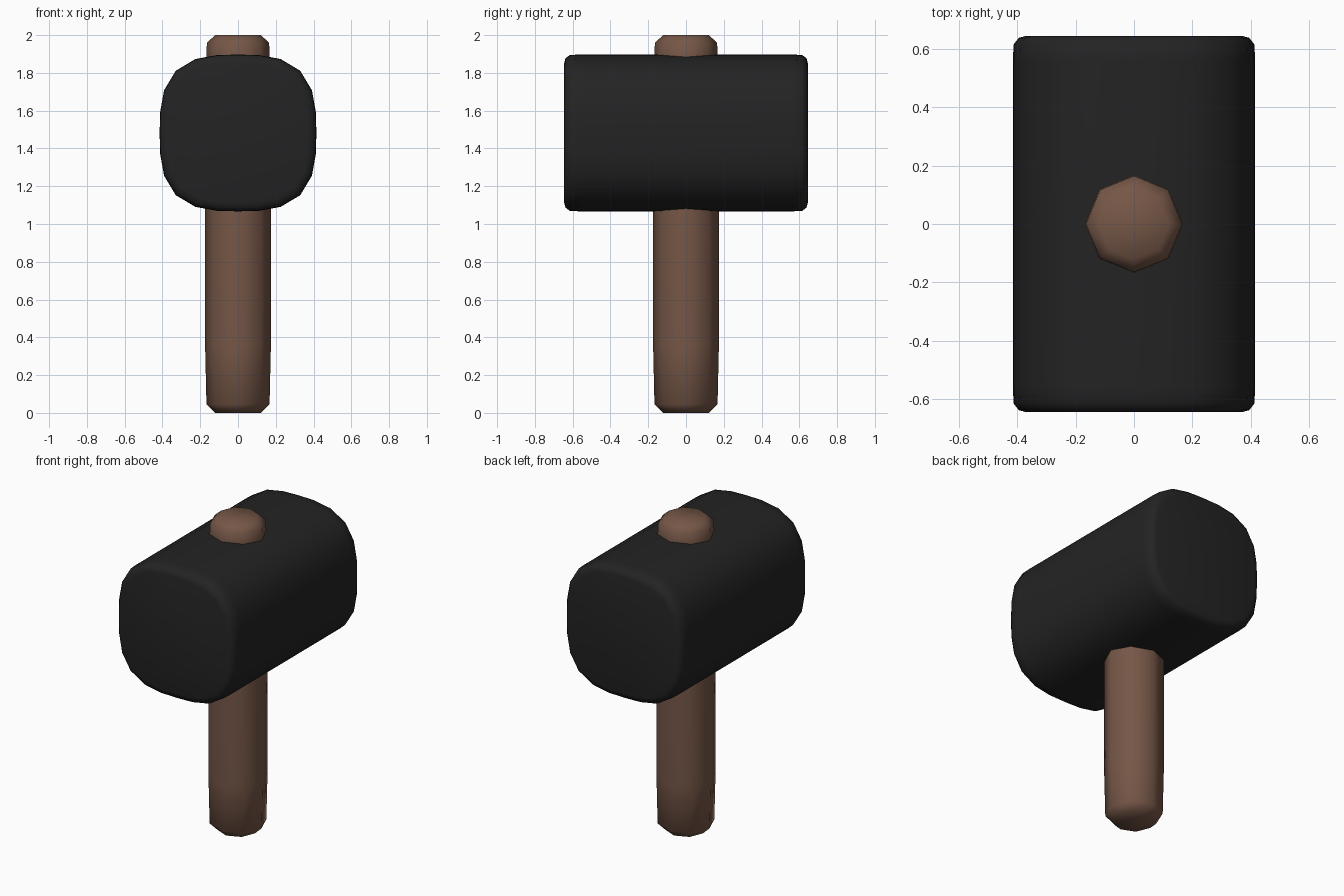
import bpy, bmesh
from math import cos, sin, tau, copysign

if "Cube" in bpy.data.objects:
    bpy.data.objects.remove(bpy.data.objects["Cube"])


def material(name, rgb):
    m = bpy.data.materials.new(name)
    m.diffuse_color = (*rgb, 1)
    m.use_nodes = True
    m.node_tree.nodes["Principled BSDF"].inputs["Base Color"].default_value = m.diffuse_color
    return m


def loft(name, rings, mat):
    """Skin a list of closed rings of points and cap both ends."""
    bm = bmesh.new()
    loops = [[bm.verts.new(p) for p in ring] for ring in rings]
    for a, b in zip(loops, loops[1:]):
        for i in range(len(a)):
            j = (i + 1) % len(a)
            bm.faces.new((a[i], a[j], b[j], b[i]))
    bm.faces.new(loops[0])
    bm.faces.new(loops[-1])
    bmesh.ops.recalc_face_normals(bm, faces=bm.faces)
    for f in bm.faces:
        f.smooth = True
    me = bpy.data.meshes.new(name)
    bm.to_mesh(me)
    bm.free()
    me.materials.append(mat)
    ob = bpy.data.objects.new(name, me)
    bpy.context.collection.objects.link(ob)
    return ob


def squircle(y, half, n=24, power=3.0, zc=1.482):
    """Rounded-square ring in the xz plane."""
    pts = []
    for i in range(n):
        c, s = cos(tau * i / n), sin(tau * i / n)
        r = half / (abs(c) ** power + abs(s) ** power) ** (1 / power)
        pts.append((r * c, y, zc + r * s))
    return pts


def octagon(z, r):
    return [(r * cos(tau * i / 8), r * sin(tau * i / 8), z) for i in range(8)]


wood = material("brown_wood", (0.18, 0.095, 0.063))
rubber = material("black_rubber", (0.017, 0.017, 0.017))

# Handle: eight-sided shaft with chamfered ends, running through the head
loft("handle", [octagon(z, r) for z, r in
                [(0, 0.12), (0.045, 0.167), (0.35, 0.174), (1.07, 0.175),
                 (1.88, 0.167), (1.96, 0.165), (2.0, 0.12)]], wood)

# Head: rounded-square block with softened striking faces
half_profile = [(0.645, 0.37), (0.638, 0.395), (0.615, 0.413), (0.56, 0.415)]
profile = [(-y, h) for y, h in half_profile] + [(y, h) for y, h in reversed(half_profile)]
loft("mallet_head", [squircle(y, h) for y, h in profile], rubber)
